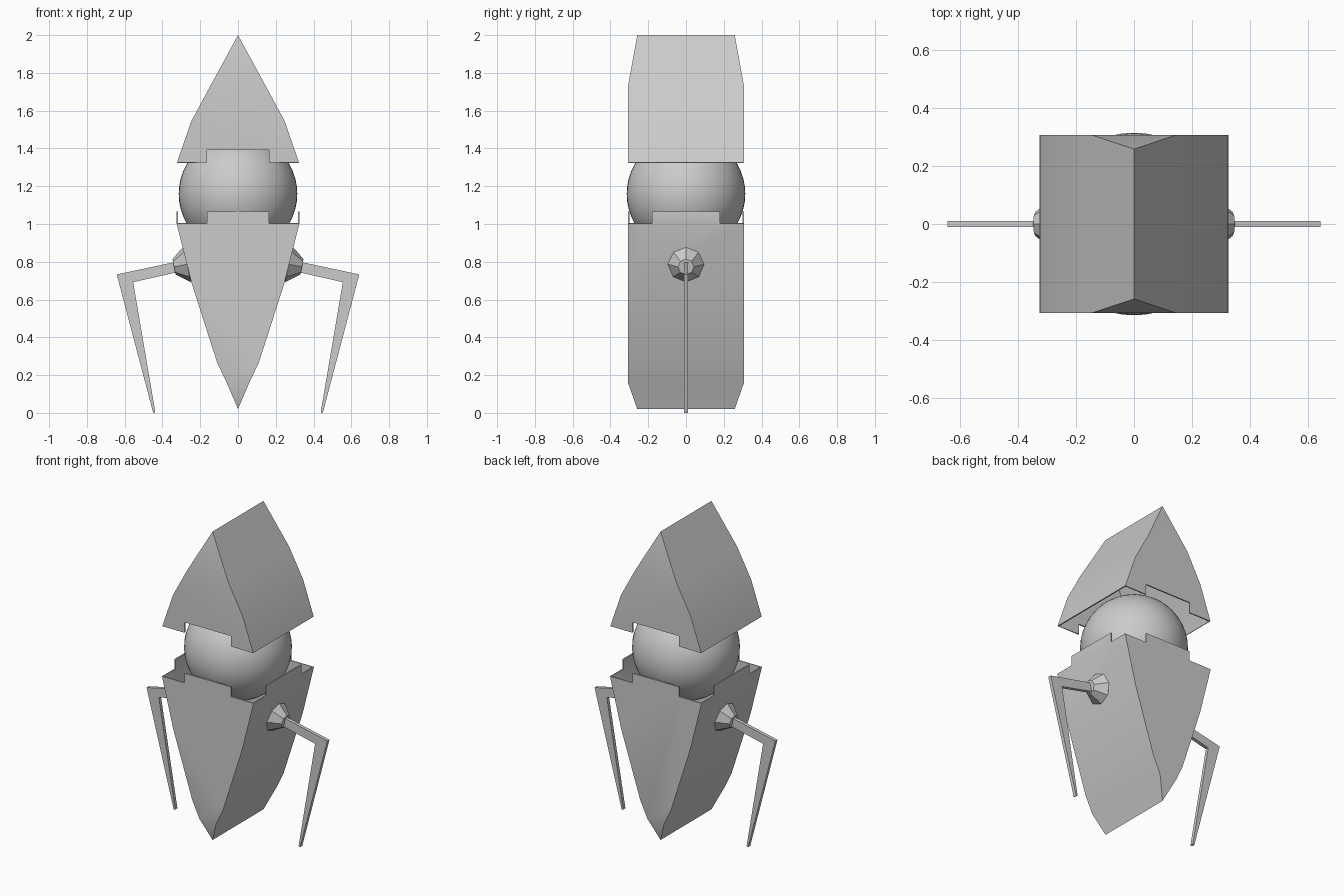
import bpy, bmesh, math
from mathutils import Vector

if "Cube" in bpy.data.objects:
    bpy.data.objects.remove(bpy.data.objects["Cube"])

DEPTH, TIP_DEPTH = 0.307, 0.258      # half depth of the shells and of their ridges
NOTCH = 0.165                        # half width of front / back tabs


def finish(name, bm, angle=None, thickness=0):
    bmesh.ops.remove_doubles(bm, verts=bm.verts, dist=0.0005)
    bmesh.ops.recalc_face_normals(bm, faces=bm.faces)
    mesh = bpy.data.meshes.new(name)
    bm.to_mesh(mesh)
    bm.free()
    ob = bpy.data.objects.new(name, mesh)
    bpy.context.collection.objects.link(ob)
    bpy.ops.object.select_all(action='DESELECT')
    ob.select_set(True)
    bpy.context.view_layer.objects.active = ob
    if thickness:
        mod = ob.modifiers.new("wall", 'SOLIDIFY')
        mod.thickness = thickness
        mod.offset = -1
        bpy.ops.object.modifier_apply(modifier=mod.name)
    if angle:
        bpy.ops.object.shade_smooth_by_angle(angle=math.radians(angle))
    return ob


def shell(name, profile, tab_z, side_tab=None):
    """Hollow wedge: profile runs from the open rim to the ridge as (half width, z)."""
    bm = bmesh.new()

    def face(pts):
        bm.faces.new([bm.verts.new(p) for p in pts])

    rim_x, rim_z = profile[0]
    ridge_z = profile[-1][1]
    body = profile[:-1]
    for s in (-1, 1):
        # side panels
        for i, ((x0, z0), (x1, z1)) in enumerate(zip(profile, profile[1:])):
            d1 = TIP_DEPTH if z1 == ridge_z else DEPTH
            pts = [(s * x1, d1, z1), (s * x1, -d1, z1), (s * x0, -DEPTH, z0)]
            if i == 0 and side_tab:
                pts += [(s * x0, -side_tab, z0), (s * x0, side_tab, z0)]
            face(pts + [(s * x0, DEPTH, z0)])
        if side_tab:
            face([(s * rim_x, -side_tab, rim_z), (s * rim_x, side_tab, rim_z),
                  (s * rim_x, side_tab, tab_z), (s * rim_x, -side_tab, tab_z)])
        # end panel with its notch or tab, then the sloped triangle at the ridge
        y = s * DEPTH
        face([(-x, y, z) for x, z in body] + [(x, y, z) for x, z in reversed(body)]
             + [(NOTCH, y, rim_z), (NOTCH, y, tab_z), (-NOTCH, y, tab_z), (-NOTCH, y, rim_z)])
        bx, bz = body[-1]
        face([(-bx, y, bz), (bx, y, bz), (0, s * TIP_DEPTH, ridge_z)])
    return finish(name, bm, 30, 0.008)


# upper and lower shells
shell("upper_shell", [(0.323, 1.325), (0.247, 1.545), (0.147, 1.73), (0, 2.0)], 1.392)
shell("lower_shell", [(0.325, 1.003), (0.245, 0.685), (0.11, 0.265), (0.06, 0.16), (0, 0.02)],
      1.065, 0.18)

# round core
bm = bmesh.new()
bmesh.ops.create_uvsphere(bm, u_segments=48, v_segments=24, radius=0.314)
bmesh.ops.translate(bm, verts=bm.verts, vec=(0, 0, 1.16))
finish("core_sphere", bm, 40)

for side, s in (("left", -1), ("right", 1)):
    # eight-sided hinge, tilted along the arm
    axis, across = Vector((0.98 * s, 0, -0.2)), Vector((0.2 * s, 0, 0.98))
    centre = Vector((0.27 * s, 0, 0.787))
    bm = bmesh.new()
    rings = []
    for offset, r in ((-0.07, 0.04), (0, 0.096), (0.07, 0.042)):
        rings.append([bm.verts.new(centre + axis * offset + across * r * math.cos(a)
                                   + Vector((0, r * math.sin(a), 0)))
                      for a in (k * math.tau / 8 for k in range(8))])
    for a, b in zip(rings, rings[1:]):
        for k in range(8):
            n = (k + 1) % 8
            bm.faces.new((a[k], a[n], b[n], b[k]))
    bm.faces.new(rings[0])
    bm.faces.new(rings[-1])
    finish(side + "_hinge", bm)

    # bent flat leg
    outline = [(0.29, 0.808), (0.642, 0.733), (0.449, 0.0), (0.438, 0.004),
               (0.555, 0.692), (0.29, 0.752)]
    bm = bmesh.new()
    f = bm.faces.new([bm.verts.new((s * x, -0.011, z)) for x, z in outline])
    ext = bmesh.ops.extrude_face_region(bm, geom=[f], use_keep_orig=True)
    bmesh.ops.translate(bm, vec=(0, 0.022, 0),
                        verts=[v for v in ext["geom"] if isinstance(v, bmesh.types.BMVert)])
    finish(side + "_leg", bm)
